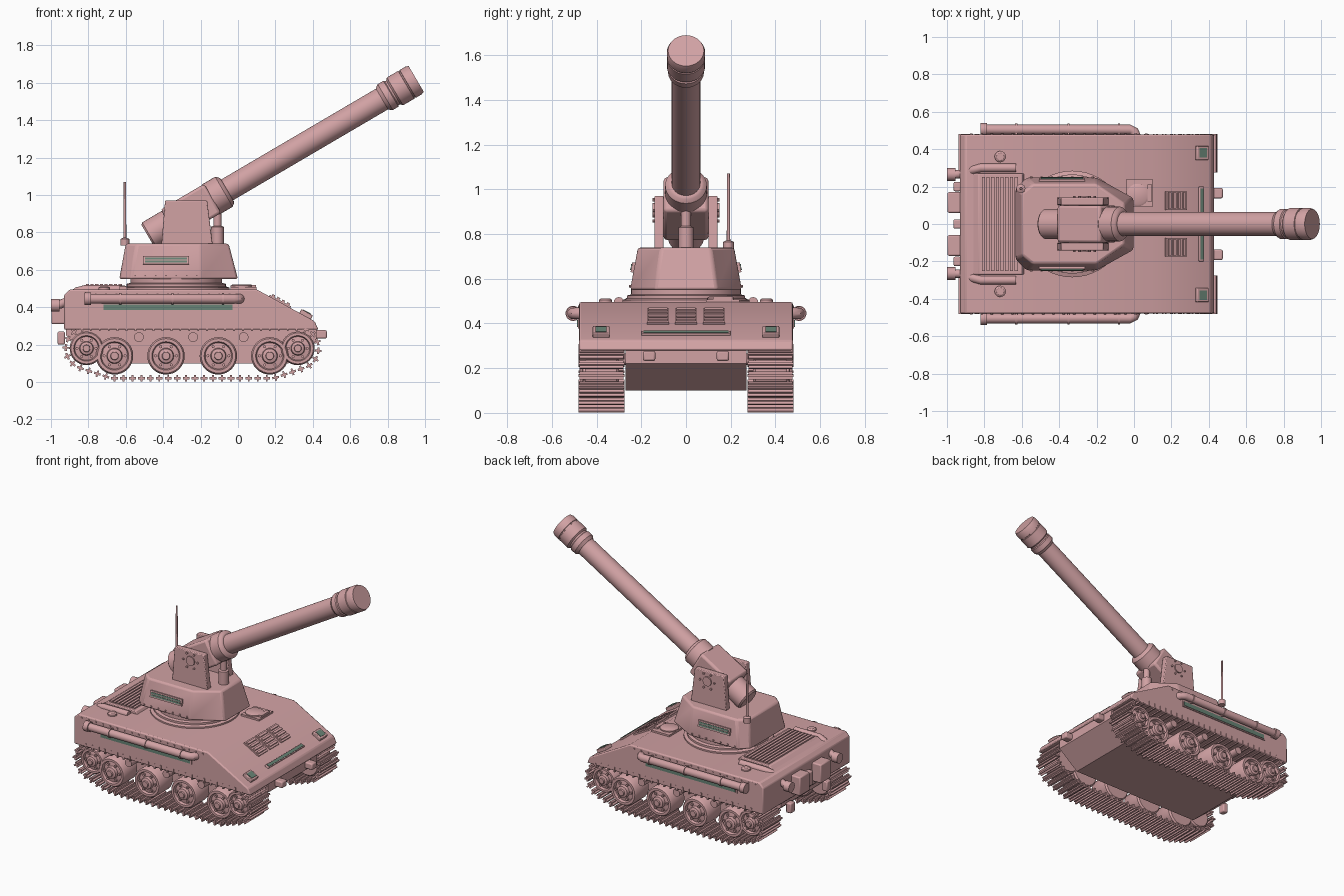
import bpy, bmesh
from math import pi, cos, sin, radians, atan2
from mathutils import Matrix, Vector
from mathutils.geometry import convex_hull_2d

cube = bpy.data.objects.get("Cube")
if cube:
    bpy.data.objects.remove(cube)


def material(name, rgb):
    m = bpy.data.materials.new(name)
    m.use_nodes = True
    m.diffuse_color = (*rgb, 1)
    m.node_tree.nodes["Principled BSDF"].inputs["Base Color"].default_value = (*rgb, 1)
    return m


PINK = material("dusty pink paint", (0.64, 0.36, 0.37))
GREEN = material("grey green glass", (0.14, 0.23, 0.18))
T, R = Matrix.Translation, Matrix.Rotation
I = Matrix()
ALONG_X = R(pi / 2, 4, 'Y')


def box(bm, centre, size, m=I):
    bmesh.ops.create_cube(bm, size=1, matrix=m @ T(centre) @ Matrix.Diagonal((*size, 1)))


def loft(bm, rings):
    """Skin a list of equal closed rings and cap both ends."""
    rings = [[bm.verts.new(p) for p in ring] for ring in rings]
    n = len(rings[0])
    for a, b in zip(rings, rings[1:]):
        for i in range(n):
            bm.faces.new((a[i], a[(i + 1) % n], b[(i + 1) % n], b[i]))
    bm.faces.new(rings[0][::-1])
    bm.faces.new(rings[-1])


def lathe(bm, profile, m=I, n=32):
    """Turn (radius, height) pairs about local z."""
    loft(bm, [[m @ Vector((r * cos(2 * pi * i / n), r * sin(2 * pi * i / n), h))
               for i in range(n)] for r, h in profile])


def rod(bm, r, h0, h1, m=I, n=24):
    lathe(bm, [(r, h0), (r, h1)], m, n)


def prism(bm, outline, half):
    """Extrude an x-z outline to both sides in y."""
    loft(bm, [[(x, y, z) for x, z in outline] for y in (-half, half)])


def tube(bm, path, r, n=16):
    pts = [Vector(p) for p in path]
    rings = []
    for i, p in enumerate(pts):
        d = (pts[min(i + 1, len(pts) - 1)] - pts[max(i - 1, 0)]).normalized()
        u = d.cross(Vector((0, 0, 1))).normalized()
        v = u.cross(d)
        rings.append([p + r * (cos(a) * u + sin(a) * v)
                      for a in (2 * pi * k / n for k in range(n))])
    loft(bm, rings)


def finish(name, bm, mat=PINK, bevel=0):
    bmesh.ops.recalc_face_normals(bm, faces=bm.faces)
    for f in bm.faces:
        f.smooth = True
    for e in bm.edges:
        e.smooth = len(e.link_faces) == 2 and e.calc_face_angle() < 0.6
    me = bpy.data.meshes.new(name)
    bm.to_mesh(me)
    bm.free()
    ob = bpy.data.objects.new(name, me)
    bpy.context.collection.objects.link(ob)
    me.materials.append(mat)
    if bevel:
        b = ob.modifiers.new("soft edges", 'BEVEL')
        b.width, b.segments, b.limit_method = bevel, 2, 'ANGLE'
    return ob


new = bmesh.new

# Hull
bm = new()
prism(bm, [(-.93, .28), (-.93, .465), (-.90, .495), (.1, .495), (.41, .325), (.43, .28)], .478)
finish("upper_hull", bm, bevel=.008)
bm = new()
prism(bm, [(-.92, .3), (-.92, .25), (-.74, .1), (.27, .1), (.42, .22), (.42, .3)], .27)
finish("lower_hull", bm)
bm = new()
prism(bm, [(-.925, .45), (-.83, .515), (-.60, .515), (-.58, .48)], .27)
finish("engine_deck", bm, bevel=.005)
bm = new()
for i in range(8):
    box(bm, (-.805 + i * .025, 0, .518), (.017, .5, .012))
finish("engine_grille", bm)

# Side fittings, mirrored
skirt, pipes, exhausts, glass, caps, rivets = new(), new(), new(), new(), new(), new()
for s in (-1, 1):
    box(skirt, (-.375, s * .478, .40), (.71, .012, .045))
    box(glass, (-.375, s * .483, .40), (.69, .008, .03))
    tube(pipes, [(-.81, s * .505, .445), (-.02, s * .505, .445), (0, s * .495, .445), (.01, s * .47, .445)], .026)
    rod(pipes, .034, -.82, -.785, T((0, s * .505, .445)) @ ALONG_X)
    for x in (-.63, -.35, -.08):
        rod(pipes, .031, x - .006, x + .006, T((0, s * .505, .445)) @ ALONG_X)
        box(pipes, (x, s * .485, .445), (.012, .03, .05))
    tube(exhausts, [(-.63, s * .3, .495), (-.82, s * .3, .495), (-.86, s * .29, .485),
                    (-.92, s * .268, .43), (-.95, s * .265, .415), (-.97, s * .265, .415)], .023)
    rod(exhausts, .034, -1.0, -.955, T((0, s * .265, .41)) @ ALONG_X)
    lathe(caps, [(.03, .49), (.03, .505), (.02, .512)], T((-.715, s * .36, 0)))
    for i in range(18):
        rod(rivets, .006, .47, .483, T((-.87 + i * .055, 0, .475)) @ R(-s * pi / 2, 4, 'X'), 8)
finish("side_panel_frames", skirt)
finish("side_panels", glass, GREEN)
finish("side_pipes", pipes)
finish("exhaust_pipes", exhausts)
finish("filler_caps", caps)
finish("hull_rivets", rivets)

# Rear boxes and tow lugs
bm = new()
for s in (-1, 1):
    box(bm, (-.96, s * .115, .375), (.075, .11, .13))
    box(bm, (-.945, s * .2, .235), (.04, .05, .07))
    box(bm, (.44, s * .165, .255), (.07, .055, .045))
box(bm, (-.94, 0, .36), (.05, .05, .1))
finish("rear_boxes_and_tow_lugs", bm, bevel=.008)

# Sloped front plate: louvres, lamps and vision slit
slope = T((.1, 0, .495)) @ R(atan2(.17, .31), 4, 'Y')
bm, lamps, glass = new(), new(), new()
for y in (-.125, 0, .125):
    box(bm, (.14, y, .003), (.13, .1, .012), slope)
    for i in range(4):
        box(bm, (.095 + i * .03, y, .012), (.016, .085, .016), slope)
finish("front_louvres", bm)
for s in (-1, 1):
    box(lamps, (.295, s * .38, .01), (.07, .075, .025), slope)
    box(glass, (.295, s * .38, .023), (.045, .05, .006), slope)
box(lamps, (.295, 0, .003), (.03, .4, .012), slope)
box(glass, (.295, 0, .009), (.018, .38, .006), slope)
finish("lamp_housings", lamps, bevel=.004)
finish("lamp_and_slit_glass", glass, GREEN)

# Hatch beside the turret
bm = new()
box(bm, (.03, .165, .497), (.14, .15, .02))
lathe(bm, [(.06, .5), (.06, .515), (.05, .521)], T((.02, .155, 0)))
box(bm, (.085, .165, .51), (.025, .09, .02))
finish("driver_hatch", bm)

# Running gear
wheels, rollers = new(), new()
rims = [(-.81, .18, .09), (.32, .18, .09)] + [(x, .14, .1) for x in (-.66, -.385, -.105, .17)]
for s in (-1, 1):
    side = R(-s * pi / 2, 4, 'X')
    for x, z, r in rims:
        m = T((x, 0, z)) @ side
        lathe(wheels, [(r * .9, .3), (r, .31), (r, .44), (r * .92, .452), (r * .76, .452), (r * .7, .435),
                       (r * .42, .44), (r * .38, .46), (r * .22, .465), (r * .2, .475)], m)
        for k in range(6):
            a = k * pi / 3
            rod(wheels, .008, .43, .452, m @ T((r * .56 * cos(a), r * .56 * sin(a), 0)), 8)
    for x in (-.53, -.24, .03):
        rod(rollers, .026, .26, .45, T((x, 0, .24)) @ side)
finish("road_wheels", wheels)
finish("return_rollers", rollers)

# Tracks: links spaced along the belt wrapped round the wheels
cloud = [Vector((x + (r + .02) * cos(a), z + (r + .02) * sin(a)))
         for x, z, r in rims for a in (2 * pi * k / 48 for k in range(48))]
belt = [cloud[i] for i in convex_hull_2d(cloud)]
belt.append(belt[0])
lengths = [(b - a).length for a, b in zip(belt, belt[1:])]
count = 62
step = sum(lengths) / count
bm = new()
for k in range(count):
    d, i = k * step, 0
    while d > lengths[i]:
        d -= lengths[i]
        i += 1
    t = (belt[i + 1] - belt[i]).normalized()
    p = belt[i] + t * d
    for s in (-1, 1):
        m = T((p.x, s * .378, p.y)) @ R(-atan2(t.y, t.x), 4, 'Y')
        box(bm, (0, 0, 0), (.036, .195, .012), m)
        box(bm, (0, 0, 0), (.01, .205, .036), m)
finish("track_links", bm)

# Turret ring and turret
bm = new()
lathe(bm, [(.285, .485), (.285, .505), (.265, .512), (.265, .525), (.245, .53), (.245, .56)], T((-.33, 0, 0)), 48)
finish("turret_ring", bm)


def turret_ring(z, front, back, fy, wide, corner):
    half = [(front, fy), (-.2, wide), (back + .06, wide), (back, corner)]
    return [(x, y, z) for x, y in half] + [(x, -y, z) for x, y in half[::-1]]


bm = new()
loft(bm, [turret_ring(.55, 0, -.635, .14, .25, .19), turret_ring(.74, -.05, -.6, .11, .215, .165)])
finish("turret", bm, bevel=.012)
frames, glass, rivets = new(), new(), new()
for s in (-1, 1):
    m = T((-.385, s * .232, .65)) @ R(s * radians(10.5), 4, 'X')
    box(frames, (0, 0, 0), (.245, .024, .045), m)
    for dz in (-.008, .008):
        box(glass, (0, s * .013, dz), (.225, .006, .011), m)
    for i in range(7):
        rod(rivets, .006, .24, .254, T((-.55 + i * .055, 0, .567)) @ R(-s * pi / 2, 4, 'X'), 8)
finish("turret_vent_frames", frames)
finish("turret_vents", glass, GREEN)
finish("turret_rivets", rivets)

# Antenna
bm = new()
lathe(bm, [(.024, .73), (.024, .765), (.008, .772), (.006, 1.07)], T((-.605, .19, 0)), 16)
finish("antenna", bm)

# Gun cradle
bm, bolts = new(), new()
for s in (-1, 1):
    loft(bm, [[(x, s * y, z) for x, z in [(-.41, .73), (-.135, .73), (-.165, .97), (-.39, .97)]]
              for y in (.1, .142)])
    m = T((-.265, 0, .906)) @ R(-s * pi / 2, 4, 'X')
    rod(bolts, .032, .13, .15, m)
    for k in range(6):
        rod(bolts, .007, .13, .15, m @ T((.055 * cos(k * pi / 3), .055 * sin(k * pi / 3), 0)), 8)
finish("gun_cradle", bm, bevel=.005)
finish("cradle_bolts", bolts)
bm = new()
lathe(bm, [(.034, .73), (.034, .83), (.022, .835), (.022, .97)], T((-.11, 0, 0)))
finish("lift_piston", bm)

# Gun, raised about its pivot
gun = T((-.265, 0, .906)) @ R(radians(-30.4), 4, 'Y')
bm = new()
box(bm, (.015, 0, 0), (.27, .2, .18), gun)
finish("breech_block", bm, bevel=.015)
bm = new()
lathe(bm, [(.07, -.25), (.08, -.24), (.08, -.1)], gun @ ALONG_X)
lathe(bm, [(.085, .13), (.093, .14), (.093, .22), (.08, .235), (.07, .24)], gun @ ALONG_X)
finish("breech_and_collar", bm)
bm = new()
rod(bm, .064, .2, 1.25, gun @ ALONG_X, 32)
finish("barrel", bm)
bm = new()
lathe(bm, [(.066, 1.2), (.08, 1.22), (.08, 1.255), (.074, 1.26), (.074, 1.27), (.086, 1.28), (.086, 1.35),
           (.082, 1.352), (.082, 1.358), (.086, 1.36), (.086, 1.395), (.08, 1.412)], gun @ ALONG_X, 40)
finish("muzzle", bm)
